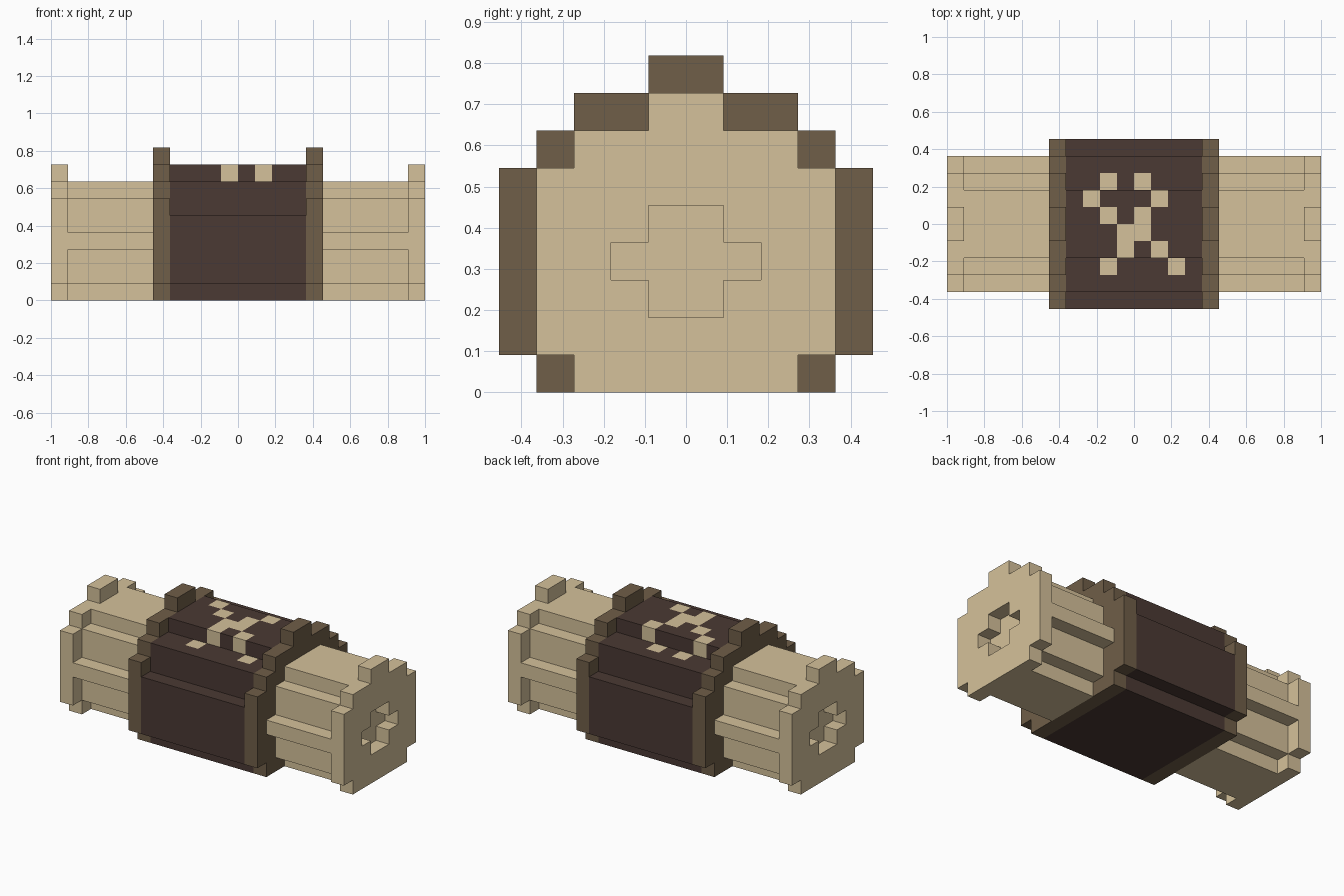
import bpy
import bmesh
from math import floor
from mathutils import Vector

cube = bpy.data.objects.get("Cube")
if cube:
    bpy.data.objects.remove(cube, do_unlink=True)

U = 1 / 11  # size of one block


def material(name, r, g, b):
    m = bpy.data.materials.new(name)
    m.use_nodes = True
    m.diffuse_color = (r, g, b, 1)
    m.node_tree.nodes["Principled BSDF"].inputs["Base Color"].default_value = (r, g, b, 1)
    return m


TAN = material("tan", 0.665, 0.535, 0.325)
BROWN = material("brown", 0.160, 0.112, 0.065)
DARK = material("dark_brown", 0.069, 0.041, 0.033)


def outline(rows):
    """Symmetric stepped outline from (bottom, top, half width) rows."""
    side = []
    for z0, z1, w in rows:
        side += [(w, z0), (w, z1)]
    return side + [(-y, z) for y, z in reversed(side)]


def prism(x0, x1, rows, hole=None):
    """Stepped section extruded along x, with an optional opening through it."""
    bm = bmesh.new()
    edges = []
    for section in filter(None, (rows, hole)):
        vs = [bm.verts.new((x0, y, z)) for y, z in outline(section)]
        edges += [bm.edges.new((a, b)) for a, b in zip(vs, vs[1:] + vs[:1])]
    bmesh.ops.triangle_fill(bm, edges=edges, use_beauty=True, use_dissolve=False)
    ext = bmesh.ops.extrude_face_region(bm, geom=bm.faces[:], use_keep_orig=True)
    moved = [g for g in ext["geom"] if isinstance(g, bmesh.types.BMVert)]
    bmesh.ops.translate(bm, verts=moved, vec=(x1 - x0, 0, 0))
    bmesh.ops.recalc_face_normals(bm, faces=bm.faces[:])
    return bm


def finish(bm, name, *mats):
    bmesh.ops.scale(bm, vec=(U, U, U), verts=bm.verts[:])
    me = bpy.data.meshes.new(name)
    bm.to_mesh(me)
    bm.free()
    for m in mats:
        me.materials.append(m)
    bpy.context.collection.objects.link(bpy.data.objects.new(name, me))


# Stepped sections, in blocks
TUBE = [(0, 1, 2), (1, 3, 3), (3, 4, 4), (4, 6, 3), (6, 7, 2)]
CAP = [(0, 1, 3), (1, 6, 4), (6, 7, 3), (7, 8, 1)]
HOLE = [(2, 3, 1), (3, 4, 2), (4, 5, 1)]
BAND = [(0, 1, 4), (1, 6, 5), (6, 7, 4), (7, 8, 3), (8, 9, 1)]
WRAP = [(0, 1, 4), (1, 5, 5), (5, 7, 4), (7, 8, 2)]

# Mirrored tubes, pierced end caps and bands
for side, s in (("left", 1), ("right", -1)):
    finish(prism(5 * s, 10 * s, TUBE), side + "_tube", TAN)
    finish(prism(10 * s, 11 * s, CAP, HOLE), side + "_end_cap", TAN)
    finish(prism(4 * s, 5 * s, BAND), side + "_band", BROWN)

# Dark wrap with an inlaid pattern of blocks on its upper steps, back row first
PATTERN = [".#.#..",
           "#...#.",
           ".#.#..",
           "..##..",
           "..#.#.",
           ".#...#"]
wrap = prism(-4, 4, WRAP)
for axis in (Vector((1, 0, 0)), Vector((0, 1, 0))):
    for i in range(-3, 4):
        bmesh.ops.bisect_plane(wrap, geom=wrap.verts[:] + wrap.edges[:] + wrap.faces[:],
                               plane_co=axis * i, plane_no=axis, dist=0.0001)
wrap.normal_update()
for f in wrap.faces:
    c = f.calc_center_median()
    inside = c - f.normal * 0.5
    col, row = floor(inside.x) + 3, 2 - floor(inside.y)
    if c.z > 6.9 and abs(f.normal.x) < 0.5 and 0 <= col < 6 and 0 <= row < 6:
        f.material_index = int(PATTERN[row][col] == "#")
finish(wrap, "wrap", DARK, TAN)
